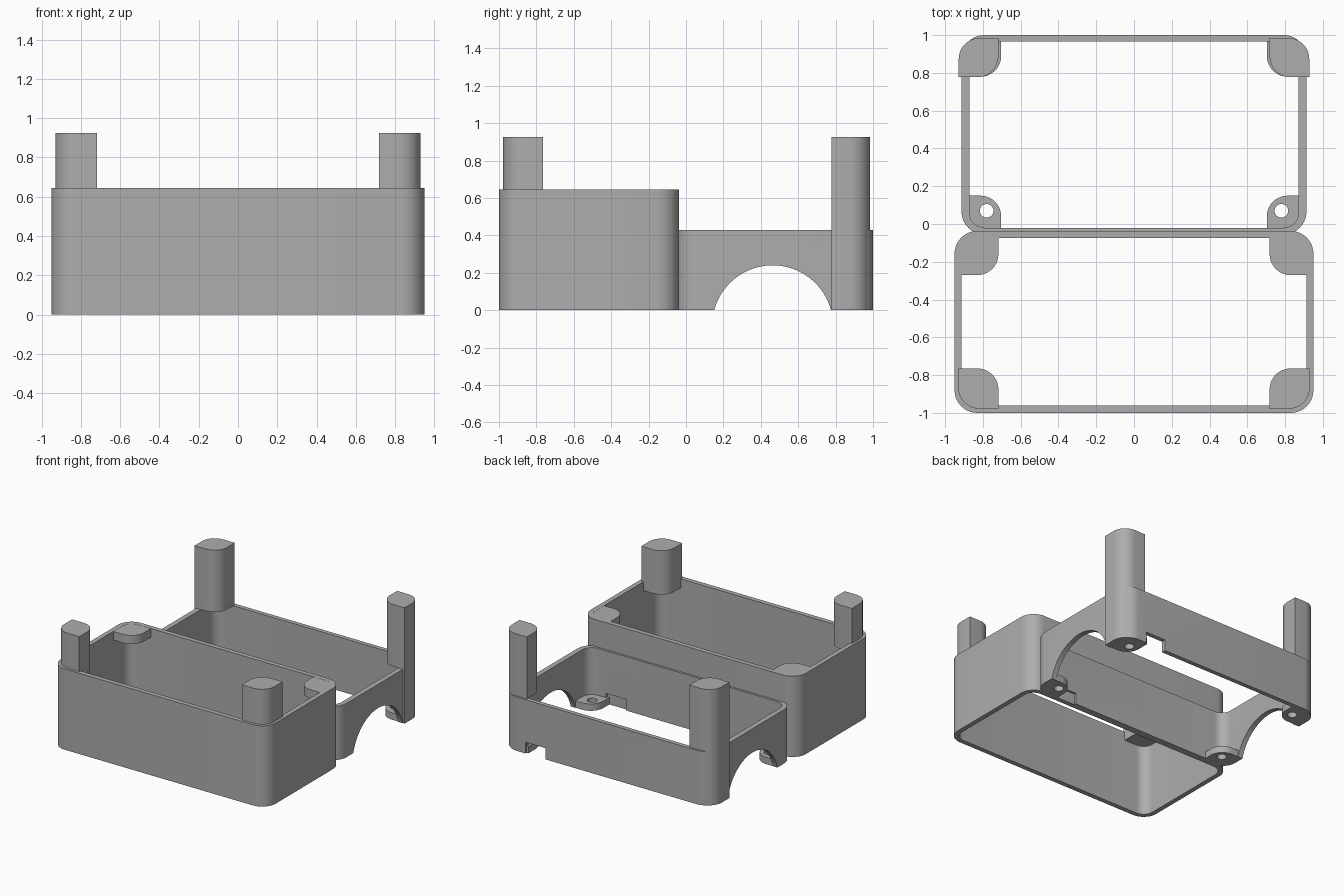
import bpy, bmesh, math
from mathutils import Vector

if "Cube" in bpy.data.objects:
    bpy.data.objects.remove(bpy.data.objects["Cube"])

grey = bpy.data.materials.new("light_grey")
grey.diffuse_color = (0.42, 0.42, 0.42, 1)
grey.use_nodes = True
grey.node_tree.nodes["Principled BSDF"].inputs["Base Color"].default_value = grey.diffuse_color


def outline(corners, steps=10):
    """Right-angled outline from (x, y, radius) corners."""
    pts = []
    n = len(corners)
    for i, (x, y, r) in enumerate(corners):
        p = Vector((x, y))
        if r == 0:
            pts.append(p)
            continue
        d1 = (Vector(corners[i - 1][:2]) - p).normalized()
        d2 = (Vector(corners[(i + 1) % n][:2]) - p).normalized()
        c = p + r * (d1 + d2)
        for k in range(steps + 1):
            t = math.pi / 2 * k / steps
            pts.append(c - r * (d2 * math.cos(t) + d1 * math.sin(t)))
    return pts


def prism(name, pts, z0, z1):
    bm = bmesh.new()
    face = bm.faces.new([bm.verts.new((p[0], p[1], z0)) for p in pts])
    new = bmesh.ops.extrude_face_region(bm, geom=[face])["geom"]
    bmesh.ops.translate(bm, vec=(0, 0, z1 - z0),
                        verts=[v for v in new if isinstance(v, bmesh.types.BMVert)])
    bmesh.ops.recalc_face_normals(bm, faces=bm.faces)
    me = bpy.data.meshes.new(name)
    bm.to_mesh(me)
    bm.free()
    ob = bpy.data.objects.new(name, me)
    bpy.context.collection.objects.link(ob)
    me.materials.append(grey)
    return ob


def rounded_box(name, x, y0, y1, r, z0, z1):
    return prism(name, outline([(-x, y0, r), (x, y0, r), (x, y1, r), (-x, y1, r)]), z0, z1)


def corner_block(name, side, xi, xo, yi, yo, r, z0, z1):
    """Block rounded on its outermost and innermost corners."""
    return prism(name, outline([(side * xo, yo, r), (side * xi, yo, 0),
                                (side * xi, yi, r), (side * xo, yi, 0)]), z0, z1)


def cylinder(name, r, depth, loc, rot=(0, 0, 0), n=32):
    bpy.ops.mesh.primitive_cylinder_add(vertices=n, radius=r, depth=depth,
                                        location=loc, rotation=rot)
    ob = bpy.context.object
    ob.name = name
    return ob


def cut(ob, *cutters):
    bpy.context.view_layer.objects.active = ob
    for c in cutters:
        m = ob.modifiers.new("cut", 'BOOLEAN')
        m.operation, m.solver, m.object = 'DIFFERENCE', 'EXACT', c
        bpy.ops.object.modifier_apply(modifier=m.name)
        bpy.data.objects.remove(c)
    return ob


# Tall front frame: open top and bottom
cut(rounded_box("front_frame", 0.95, -1.0, -0.037, 0.12, 0, 0.645),
    rounded_box("front_hollow", 0.912, -0.962, -0.075, 0.082, -0.1, 0.8))

# Low back frame with side arches and small wall notches
back = cut(rounded_box("back_frame", 0.913, -0.055, 1.0, 0.12, 0, 0.43),
           rounded_box("back_hollow", 0.872, -0.02, 0.965, 0.082, -0.1, 0.6))
cut(back, cylinder("arch_cutter", 0.323, 3, (0, 0.463, -0.083),
                   (0, math.pi / 2, 0), 96))
for y in (-0.04, 0.98):
    cut(back, prism("notch_cutter", [(0.54, y - 0.05), (0.72, y - 0.05),
                                     (0.72, y + 0.05), (0.54, y + 0.05)], -0.1, 0.09))

for side, label in ((-1, "left"), (1, "right")):
    # Front frame: tall posts in front, short pads behind
    corner_block(f"front_post_{label}", side, 0.718, 0.93, -0.765, -0.978, 0.11, 0.575, 0.925)
    corner_block(f"front_pad_{label}", side, 0.718, 0.94, -0.27, -0.045, 0.11, 0.575, 0.644)

    # Back frame: posts hollowed out where they pass the inside of the walls
    cut(corner_block(f"back_post_{label}", side, 0.718, 0.928, 0.777, 0.984, 0.11, 0, 0.925),
        rounded_box("post_cutter", 0.872, -0.02, 0.965, 0.082, -0.1, 0.43))

    # Screw tabs with holes at the bottom corners
    for place, yi, yo, yh in (("front", 0.15, -0.045, 0.07), ("back", 0.78, 0.985, 0.875)):
        cut(corner_block(f"{place}_tab_{label}", side, 0.703, 0.905, yi, yo, 0.11, 0, 0.055),
            cylinder("hole_cutter", 0.036, 0.3, (side * 0.78, yh, 0)))

# Smooth rounded corners, keep hard edges
bpy.ops.object.select_all(action='DESELECT')
for ob in bpy.context.scene.objects:
    ob.select_set(True)
    ob.data.materials.clear()
    ob.data.materials.append(grey)
    bpy.context.view_layer.objects.active = ob
bpy.ops.object.shade_smooth_by_angle(angle=math.radians(30))
